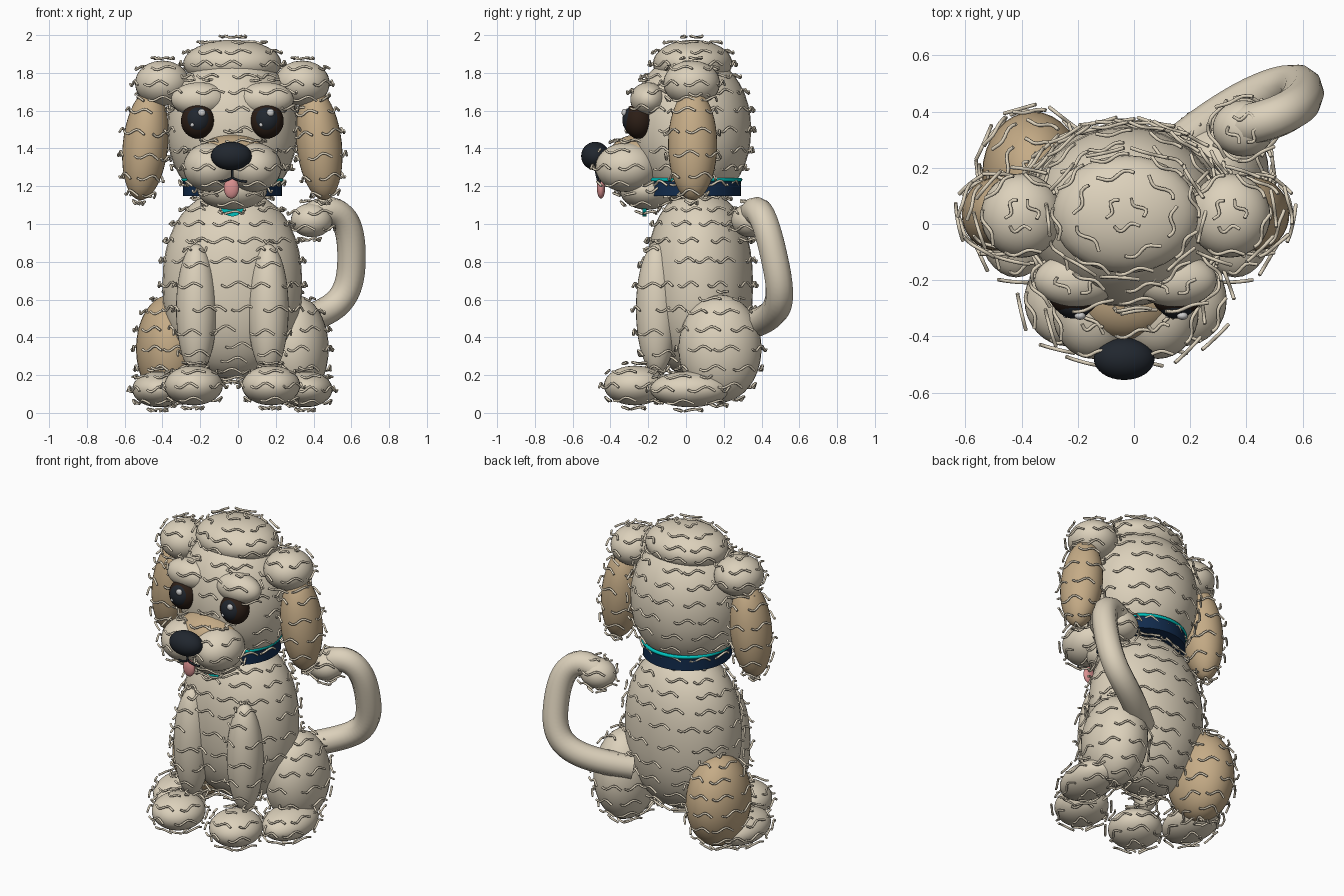
import bpy, bmesh, math, random
from mathutils import Vector, Matrix

if "Cube" in bpy.data.objects:
    bpy.data.objects.remove(bpy.data.objects["Cube"])

random.seed(4)
AX = -0.03          # the dog's own mirror plane (the tail shifts the centre)
PI = math.pi


def material(name, rgb):
    m = bpy.data.materials.new(name)
    m.diffuse_color = (*rgb, 1)
    m.use_nodes = True
    m.node_tree.nodes["Principled BSDF"].inputs["Base Color"].default_value = m.diffuse_color
    return m


CREAM = material("cream", (0.72, 0.64, 0.50))
TAN = material("tan", (0.56, 0.41, 0.24))
DARK = material("nose_black", (0.015, 0.02, 0.028))
BROWN = material("eye_brown", (0.025, 0.013, 0.008))
WHITE = material("white", (0.9, 0.9, 0.9))
PINK = material("pink", (0.7, 0.28, 0.28))
NAVY = material("navy", (0.006, 0.025, 0.075))
TEAL = material("teal", (0.0, 0.55, 0.52))


class Puff:
    """Rounded ellipsoid; n > 2 makes its profile fuller."""

    def __init__(self, name, pos, radii, mat=CREAM, tilt=0, n=2, fur=True):
        self.name, self.radii, self.n, self.fur = name, Vector(radii), n, fur
        self.mat = mat
        self.mx = Matrix.Translation(pos) @ Matrix.Rotation(math.radians(tilt), 4, 'Y')
        self.inv = self.mx.inverted()

    def point(self, lon, lat, lift=0.0):
        e = 2 / self.n
        c = max(math.cos(lat), 0) ** e
        s = math.copysign(abs(math.sin(lat)) ** e, lat)
        r = self.radii + Vector((lift,) * 3)
        return self.mx @ Vector((r.x * c * math.cos(lon), r.y * c * math.sin(lon), r.z * s))

    def contains(self, p):
        q = self.inv @ p
        h = math.hypot(q.x / self.radii.x, q.y / self.radii.y)
        return h ** self.n + abs(q.z / self.radii.z) ** self.n < 1

    def build(self):
        bm = bmesh.new()
        bmesh.ops.create_uvsphere(bm, u_segments=32, v_segments=20, radius=1)
        for v in bm.verts:
            lat = math.asin(max(-1, min(1, v.co.z)))
            v.co = self.point(math.atan2(v.co.y, v.co.x), lat)
        finish_mesh(bm, self.name, self.mat)


def select(ob):
    bpy.ops.object.select_all(action='DESELECT')
    ob.select_set(True)
    bpy.context.view_layer.objects.active = ob


def finish_mesh(bm, name, mat, sharp=40):
    me = bpy.data.meshes.new(name)
    bm.to_mesh(me)
    bm.free()
    me.materials.append(mat)
    ob = bpy.data.objects.new(name, me)
    bpy.context.collection.objects.link(ob)
    select(ob)
    bpy.ops.object.shade_smooth_by_angle(angle=math.radians(sharp))


def tube(name, paths, radius, mat, smooth=False, res=1):
    cu = bpy.data.curves.new(name, 'CURVE')
    cu.dimensions = '3D'
    cu.bevel_depth, cu.bevel_resolution, cu.use_fill_caps = radius, res, True
    cu.resolution_u = 6
    for pts in paths:
        sp = cu.splines.new('NURBS' if smooth else 'POLY')
        sp.points.add(len(pts) - 1)
        for p, co in zip(sp.points, pts):
            p.co = (*co, 1)
        if smooth:
            sp.use_endpoint_u, sp.order_u = True, 4
        sp.use_smooth = True
    cu.materials.append(mat)
    ob = bpy.data.objects.new(name, cu)
    bpy.context.collection.objects.link(ob)
    select(ob)
    bpy.ops.object.convert(target='MESH')


parts = [
    Puff("body", (AX, 0.07, 0.68), (0.37, 0.285, 0.50), n=2.25),
    Puff("head", (AX, 0.025, 1.50), (0.345, 0.32, 0.40), n=2.1),
    Puff("topknot", (AX, 0.035, 1.85), (0.26, 0.21, 0.125)),
    Puff("muzzle_bridge", (AX, -0.25, 1.36), (0.19, 0.16, 0.115), TAN),
    Puff("chin", (AX, -0.205, 1.18), (0.185, 0.145, 0.105)),
    Puff("tail_tip", (0.39, 0.34, 1.02), (0.11, 0.10, 0.09)),
    Puff("nose", (AX - 0.005, -0.48, 1.36), (0.108, 0.075, 0.075), DARK, fur=False),
    Puff("tongue", (AX - 0.005, -0.45, 1.19), (0.04, 0.022, 0.055), PINK, fur=False),
]
for side, s in (("left", -1), ("right", 1)):
    def pair(name, x, y, z, radii, *args, **kw):
        parts.append(Puff(f"{name}_{side}", (AX + s * x, y, z), radii, *args, **kw))

    # head details
    pair("ear_puff", 0.37, 0.03, 1.745, (0.145, 0.15, 0.12))
    pair("ear", 0.46, 0.035, 1.42, (0.12, 0.13, 0.295), TAN, tilt=-6 * s)
    pair("brow", 0.175, -0.20, 1.66, (0.15, 0.095, 0.09))
    pair("cheek", 0.115, -0.315, 1.30, (0.145, 0.165, 0.13))
    pair("eye", 0.182, -0.25, 1.545, (0.09, 0.08, 0.093), BROWN, fur=False)
    pair("pupil", 0.182, -0.275, 1.55, (0.07, 0.062, 0.074), DARK, fur=False)
    for nm, dx, dz, r in (("glint", 0.02, 0.045, 0.02), ("small_glint", -0.03, -0.02, 0.01)):
        parts.append(Puff(f"{nm}_{side}", (AX + s * 0.182 + dx, -0.327, 1.545 + dz),
                          (r, r * 0.7, r), WHITE, fur=False))
    # legs
    pair("front_leg", 0.19, -0.155, 0.55, (0.108, 0.11, 0.345))
    pair("front_paw", 0.205, -0.27, 0.145, (0.155, 0.165, 0.105))
    pair("haunch", 0.33, 0.18, 0.34, (0.18, 0.22, 0.285), TAN if s < 0 else CREAM)
    pair("back_paw", 0.39, 0.02, 0.125, (0.14, 0.21, 0.095))

for p in parts:
    p.build()

# wavy fur strands in staggered rows over every furry part
LIFT, LENGTH, STEPS = 0.016, 0.115, 8
for p in parts:
    if not p.fur:
        continue
    strands = []
    mean = (p.radii.x + p.radii.y) / 2
    rows = max(4, round(PI * math.sqrt((p.radii.z ** 2 + mean ** 2) / 2) / 0.09))
    for i in range(rows):
        lat0 = -PI / 2 + PI * (i + 0.5) / rows
        ring = mean * math.cos(lat0) ** (2 / p.n)
        cols = max(3, round(2 * PI * ring / 0.16))
        half = min(LENGTH / 2 / ring, 0.8)
        for j in range(cols):
            lon0 = 2 * PI * (j + 0.5 * (i % 2) + 0.25) / cols + random.uniform(-0.12, 0.12)
            mid = p.point(lon0, lat0, LIFT)
            if any(q is not p and q.contains(mid) for q in parts):
                continue
            # keep the eyes clear
            if mid.y < -0.2 and abs(mid.z - 1.545) < 0.08 and 0.08 < abs(mid.x - AX) < 0.28:
                continue
            up = (p.point(lon0, lat0 + 0.05) - p.point(lon0, lat0 - 0.05)).normalized()
            pts = []
            for k in range(STEPS + 1):
                t = 2 * k / STEPS - 1
                wave = up * (0.014 * math.sin(t * PI * 1.1 + 0.5))
                pts.append(p.point(lon0 + half * t, lat0, LIFT + 0.010 * t * t) + wave)
            strands.append(pts)
    if strands:
        tube(p.name + "_curls", strands, 0.0065, CREAM)

# tail
tube("tail", [[(0.18, 0.29, 0.45), (0.36, 0.43, 0.49), (0.58, 0.52, 0.56), (0.61, 0.47, 0.82),
               (0.585, 0.41, 1.06), (0.46, 0.36, 1.09), (0.38, 0.35, 1.03)]],
     0.075, CREAM, smooth=True, res=3)

# mouth line
tube("mouth", [[(AX, -0.48, 1.30), (AX, -0.47, 1.245)],
               [(AX + 0.075 * t, -0.468 + 0.012 * t * t, 1.245 - 0.022 * math.sin(abs(t) * PI / 2))
                for t in (-1, -0.6, -0.3, 0, 0.3, 0.6, 1)]], 0.007, DARK)

# collar with trim and tag
bm = bmesh.new()
bmesh.ops.create_cone(bm, cap_ends=True, segments=48, radius1=0.262, radius2=0.262, depth=0.085,
                      matrix=Matrix.Translation((AX, 0.028, 1.19)))
finish_mesh(bm, "collar", NAVY)
tube("collar_trim", [[(AX + 0.26 * math.cos(a * PI / 24), 0.028 + 0.26 * math.sin(a * PI / 24), 1.235)
                      for a in range(49)]], 0.011, TEAL)
bm = bmesh.new()
bmesh.ops.create_cone(bm, cap_ends=True, segments=24, radius1=0.065, radius2=0.065, depth=0.022,
                      matrix=Matrix.Translation((AX, -0.22, 1.105)) @ Matrix.Rotation(PI / 2, 4, 'X'))
finish_mesh(bm, "collar_tag", TEAL)
